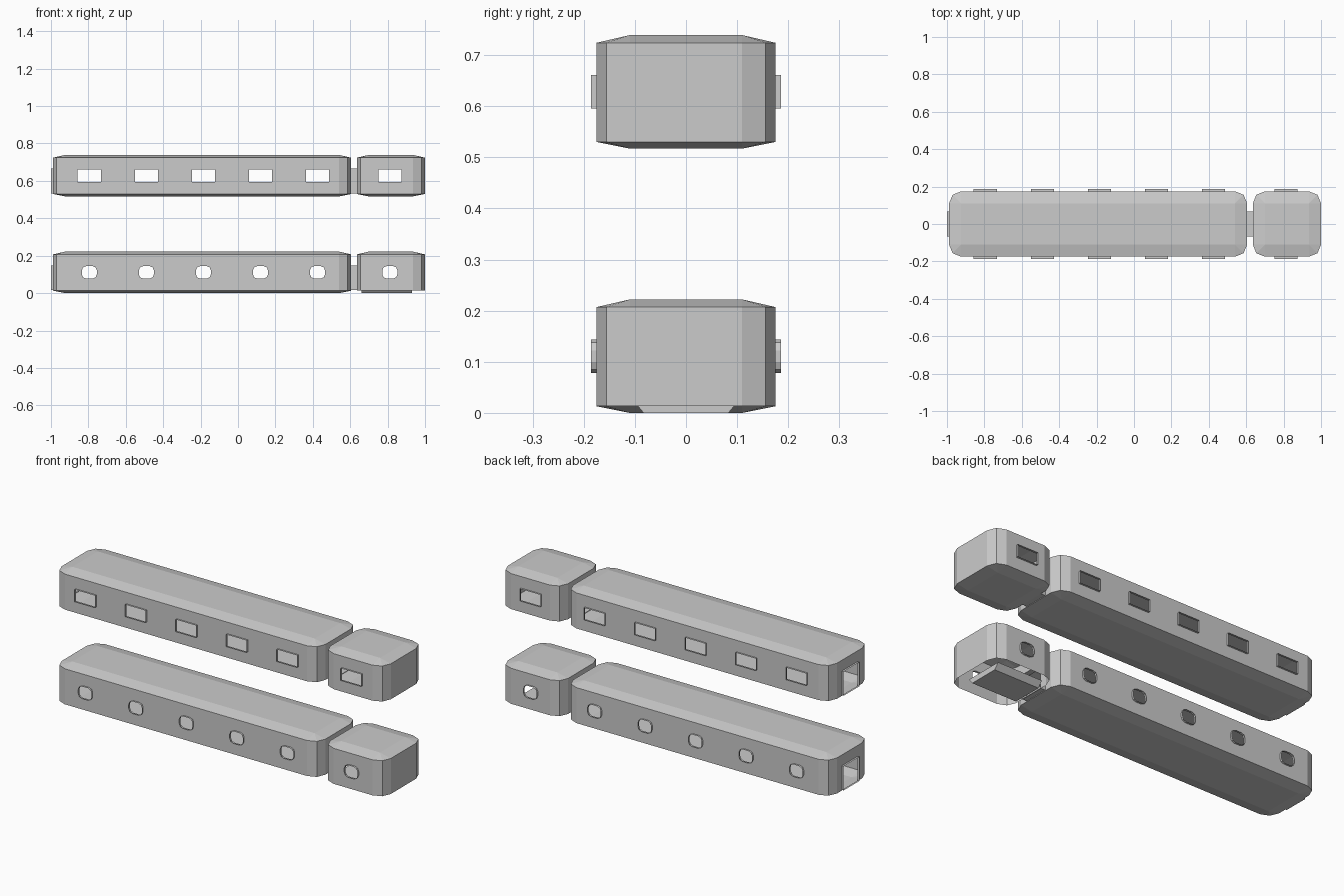
import bpy, bmesh, math
from mathutils import Vector

if "Cube" in bpy.data.objects:
    bpy.data.objects.remove(bpy.data.objects["Cube"])

W, R = 0.175, 0.065            # half width, corner size
LOW, HIGH, TOP = 0.013, 0.207, 0.222
WIN_Z = 0.111
WINDOWS = [-0.795, -0.49, -0.185, 0.12, 0.425]


def finish(name, bm):
    bmesh.ops.remove_doubles(bm, verts=bm.verts, dist=0.0002)
    bmesh.ops.recalc_face_normals(bm, faces=bm.faces)
    me = bpy.data.meshes.new(name)
    bm.to_mesh(me)
    bm.free()
    ob = bpy.data.objects.new(name, me)
    bpy.context.collection.objects.link(ob)


def face(bm, pts):
    bm.faces.new([bm.verts.new(p) for p in pts])


def wall(bm, outer, holes, out):
    """Flat wall with holes; every hole gets a thin lip pushed out by 'out'."""
    edges = []
    for loop in [outer] + holes:
        vs = [bm.verts.new(p) for p in loop]
        edges += [bm.edges.new((vs[i - 1], vs[i])) for i in range(len(vs))]
    bmesh.ops.triangle_fill(bm, use_beauty=True, use_dissolve=False,
                            edges=edges, normal=Vector(out).normalized())
    for loop in holes:
        for i in range(len(loop)):
            a, b = Vector(loop[i - 1]), Vector(loop[i])
            face(bm, [a, b, b + Vector(out), a + Vector(out)])


def outline(x, z, rounded):
    """Window outline as (x, z) pairs."""
    if not rounded:
        w, h = 0.062, 0.033
        return [(x - w, z - h), (x + w, z - h), (x + w, z + h), (x - w, z + h)]
    w, h, r = 0.04, 0.033, 0.022
    pts = []
    for k, (sx, sz) in enumerate([(1, 1), (-1, 1), (-1, -1), (1, -1)]):
        for j in range(3):
            a = math.radians(90 * k + 45 * j)
            pts.append((x + sx * (w - r) + r * math.cos(a),
                        z + sz * (h - r) + r * math.sin(a)))
    return pts


def shell(name, x0, x1, base, windows, rounded, doors, floor=True):
    bm = bmesh.new()
    zl, zh = base + LOW, base + HIGH
    xa, xb, yi = x0 + R, x1 - R, W - R
    # long walls with windows
    for s in (-1, 1):
        outer = [(xa, s * W, zl), (xb, s * W, zl), (xb, s * W, zh), (xa, s * W, zh)]
        holes = [[(px, s * W, pz) for px, pz in outline(x, base + WIN_Z, rounded)]
                 for x in windows]
        wall(bm, outer, holes, (0, s * 0.011, 0))
    # end walls, with door tubes where given
    for x, s in ((x0, -1), (x1, 1)):
        outer = [(x, -yi, zl), (x, yi, zl), (x, yi, zh), (x, -yi, zh)]
        d0, d1 = zl + 0.003, base + 0.148
        door = [(x, -0.068, d0), (x, 0.068, d0), (x, 0.068, d1), (x, -0.068, d1)]
        length = doors.get(s)
        if length is None:
            face(bm, outer)
        else:
            wall(bm, outer, [door], (s * length, 0, 0))
    # rounded corners
    for cx, sx in ((xa, -1), (xb, 1)):
        for sy in (-1, 1):
            arc = [(cx + sx * R * math.cos(math.radians(a)),
                    sy * (yi + R * math.sin(math.radians(a)))) for a in (0, 45, 90)]
            for p, q in zip(arc, arc[1:]):
                face(bm, [(*p, zl), (*q, zl), (*q, zh), (*p, zh)])
                face(bm, [(*p, zh), (*q, zh), (cx, sy * yi, base + TOP)])
                if floor:
                    face(bm, [(*p, zl), (*q, zl), (cx, sy * yi, base)])
    # sloped borders and flat panel of roof and floor
    for ze, zf in [(zh, base + TOP)] + ([(zl, base)] if floor else []):
        for s in (-1, 1):
            face(bm, [(xa, s * W, ze), (xb, s * W, ze), (xb, s * yi, zf), (xa, s * yi, zf)])
        for x, xi in ((x0, xa), (x1, xb)):
            face(bm, [(x, -yi, ze), (x, yi, ze), (xi, yi, zf), (xi, -yi, zf)])
        face(bm, [(xa, -yi, zf), (xb, -yi, zf), (xb, yi, zf), (xa, yi, zf)])
    finish(name, bm)


for level, base, rounded in (("lower", 0.0, True), ("upper", 0.517, False)):
    # long hull with open rear doorway and connecting tube
    shell(level + "_long_hull", -0.989, 0.605, base, WINDOWS, rounded, {-1: 0.011, 1: 0.015})
    # short front cabin
    shell(level + "_front_cabin", 0.635, 1.0, base, [0.812], rounded, {-1: 0.015},
          floor=(level == "upper"))

# separate floor hatch below the open lower cabin
bm = bmesh.new()
bmesh.ops.create_cube(bm, size=1)
for v in bm.verts:
    v.co = (0.795 + v.co.x * 0.27, v.co.y * 0.166 * (1.3 if v.co.z > 0 else 1), 0.015 + v.co.z * 0.03)
finish("floor_hatch", bm)
